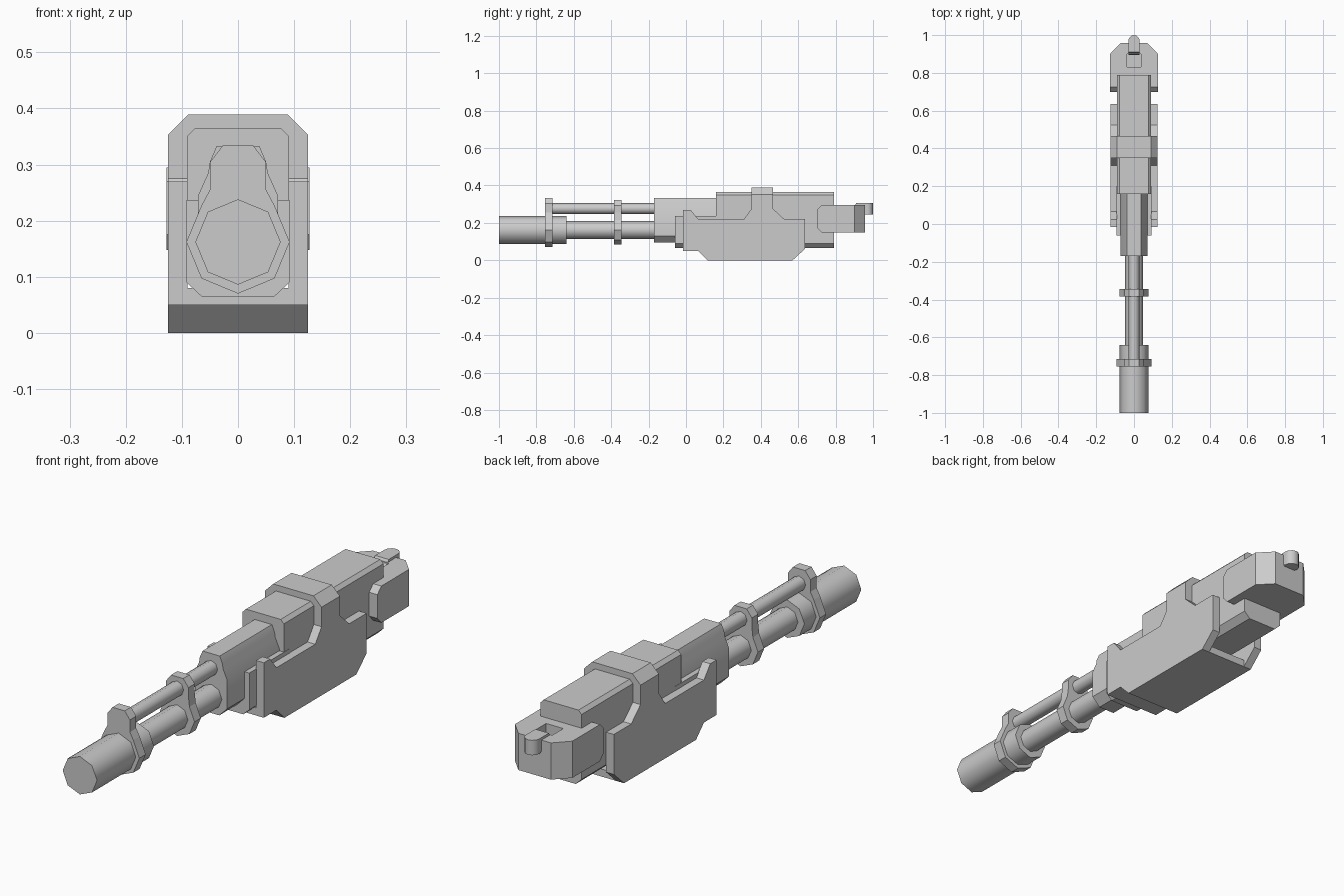
import bpy, bmesh
from math import radians, cos, sin, pi

if "Cube" in bpy.data.objects:
    bpy.data.objects.remove(bpy.data.objects["Cube"])


def prism(name, pts, axis, a, b, smooth=0):
    """Extrude a 2D outline along an axis: x uses (y,z), y uses (x,z), z uses (x,y)."""
    def place(p, t):
        return {'x': (t, p[0], p[1]), 'y': (p[0], t, p[1]), 'z': (p[0], p[1], t)}[axis]
    bm = bmesh.new()
    lo = [bm.verts.new(place(p, a)) for p in pts]
    hi = [bm.verts.new(place(p, b)) for p in pts]
    n = len(pts)
    bm.faces.new(lo)
    bm.faces.new(hi[::-1])
    for i in range(n):
        j = (i + 1) % n
        bm.faces.new((lo[i], hi[i], hi[j], lo[j]))
    bmesh.ops.recalc_face_normals(bm, faces=bm.faces[:])
    me = bpy.data.meshes.new(name)
    bm.to_mesh(me)
    bm.free()
    if smooth:
        me.shade_smooth()
        me.set_sharp_from_angle(angle=radians(smooth))
    ob = bpy.data.objects.new(name, me)
    bpy.context.collection.objects.link(ob)
    return ob


def mirrored(half):
    """Close a right-hand outline (top to bottom) with its mirror image."""
    return half + [(-x, z) for x, z in reversed(half) if x > 1e-6]


def ring(r, cx, cy, n=8):
    return [(cx + r * cos(2 * pi * i / n), cy + r * sin(2 * pi * i / n)) for i in range(n)]


def rect(x0, x1, y0, y1):
    return [(x0, y0), (x1, y0), (x1, y1), (x0, y1)]


def pair(name, pts, a, b):
    """Matching side plates on both sides."""
    prism(name + "_right", pts, 'x', a, b)
    prism(name + "_left", pts, 'x', -b, -a)


BZ = 0.162  # barrel axis height

# Barrel, muzzle sleeve and upper tube
prism("muzzle_sleeve", ring(0.076, 0, BZ), 'y', -1.0, -0.64, 50)
prism("barrel", ring(0.048, 0, BZ), 'y', -0.66, -0.1, 50)
prism("upper_tube", ring(0.029, 0, 0.276), 'y', -0.74, -0.1, 50)

# Clamps joining the two tubes
for name, y, r, top in (("front_clamp", -0.735, 0.092, 0.334),
                        ("middle_clamp", -0.365, 0.077, 0.322)):
    d = r * 0.707
    prism(name, mirrored([(0.027, top), (0.05, top - 0.03), (0.05, 0.255), (d, BZ + d),
                          (r, BZ), (d, BZ - d), (0, BZ - r)]), 'y', y - 0.02, y + 0.02)

# Tapered shroud ahead of the body
prism("shroud", mirrored([(0.038, 0.333), (0.05, 0.305), (0.053, 0.285), (0.071, 0.245),
                          (0.071, 0.13), (0.036, 0.095)]), 'y', -0.17, 0.2, 35)

# Main body
prism("body_front", mirrored([(0.092, 0.237), (0.092, 0.09), (0.065, 0.065)]), 'y', -0.06, 0.2)
prism("body", mirrored([(0.077, 0.364), (0.091, 0.35), (0.091, 0.09), (0.065, 0.065)]),
      'y', 0.16, 0.79)

# Lower armour: side plates, floor and overhead strap
side = [(-0.015, 0.05), (0.065, 0.05), (0.115, 0), (0.57, 0), (0.635, 0.06), (0.635, 0.22),
        (0.525, 0.22), (0.466, 0.275), (0.35, 0.275), (0.31, 0.22), (0.065, 0.22),
        (0.025, 0.27), (-0.015, 0.27)]
pair("side_plate", side, 0.09, 0.125)
prism("armour_floor", [(-0.015, 0.05), (0.065, 0.05), (0.115, 0), (0.57, 0), (0.57, 0.03),
                       (0.13, 0.03), (0.08, 0.08), (-0.015, 0.08)], 'x', -0.0905, 0.0905)
prism("strap", [(-0.125, 0.27), (-0.125, 0.353), (-0.089, 0.389), (0.089, 0.389),
                (0.125, 0.353), (0.125, 0.27)], 'y', 0.35, 0.466)

# Rear housing: arms along the body and an end block with a slot
pair("rear_arm", [(0.70, 0.175), (0.725, 0.148), (0.85, 0.148), (0.85, 0.295),
                  (0.725, 0.295), (0.70, 0.27)], 0.09, 0.127)
block = prism("rear_block", [(-0.127, 0.78), (0.127, 0.78), (0.127, 0.9), (0.072, 0.957),
                             (-0.072, 0.957), (-0.127, 0.9)], 'z', 0.148, 0.295)
cutter = prism("slot_cutter", rect(-0.038, 0.038, 0.83, 0.90), 'z', 0.24, 0.4)
cutter.hide_render = True
cutter.hide_viewport = True
cut = block.modifiers.new("slot", 'BOOLEAN')
cut.operation = 'DIFFERENCE'
cut.solver = 'EXACT'
cut.object = cutter

# Rear hook with a rounded tip
prism("hook_tip", ring(0.03, 0, 0.97, 12), 'z', 0.245, 0.305, 40)
prism("hook_neck", [(0.895, 0.28), (0.97, 0.245), (0.97, 0.305), (0.91, 0.305)],
      'x', -0.03, 0.03)
